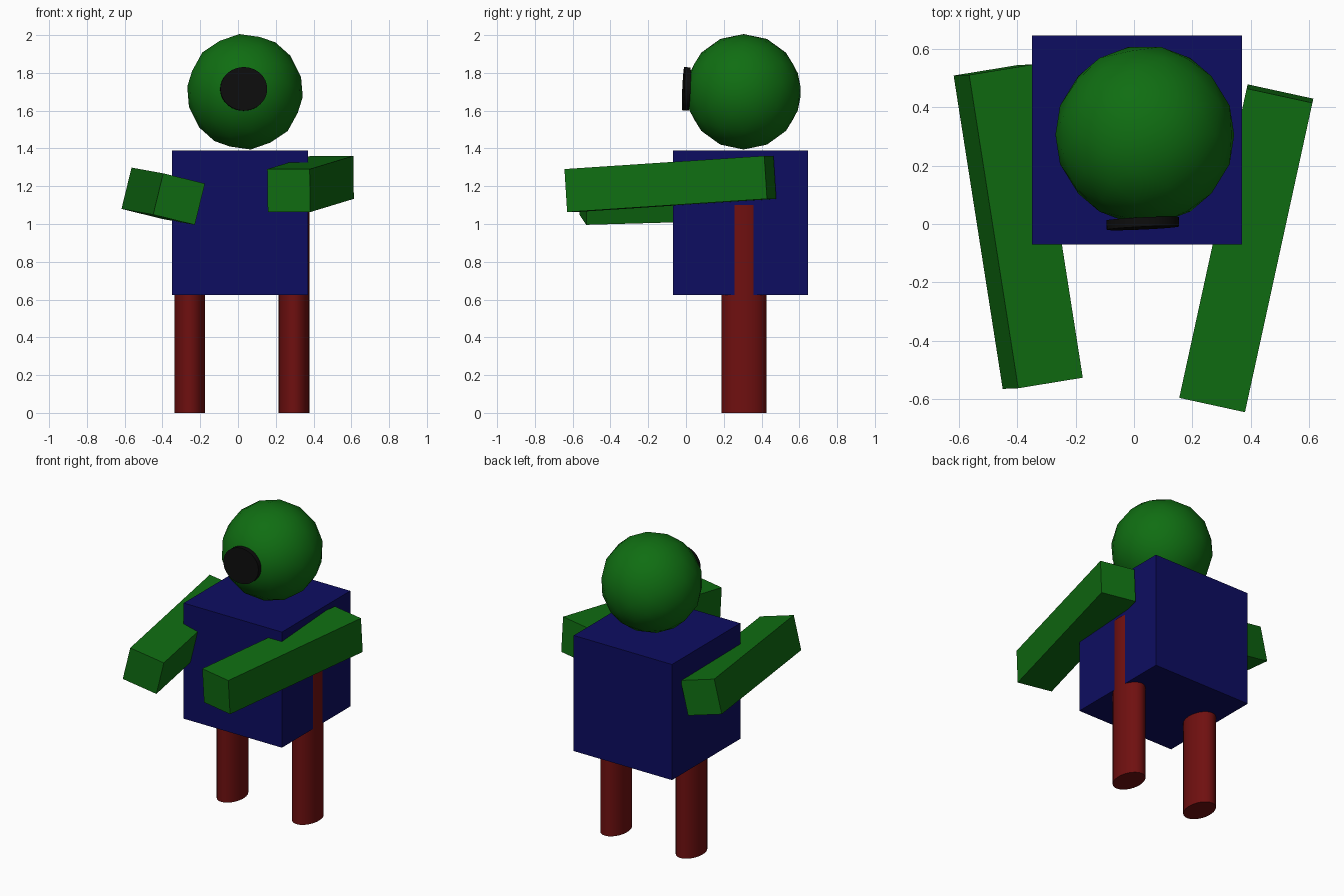
import bpy, bmesh
from math import radians
from mathutils import Matrix, Euler, Vector

old = bpy.data.objects.get("Cube")
if old:
    bpy.data.objects.remove(old, do_unlink=True)


def material(name, rgb):
    m = bpy.data.materials.new(name)
    m.use_nodes = True
    m.diffuse_color = (*rgb, 1)
    m.node_tree.nodes["Principled BSDF"].inputs["Base Color"].default_value = (*rgb, 1)
    return m


green = material("green", (0.005, 0.155, 0.006))
blue = material("navy blue", (0.004, 0.004, 0.12))
red = material("dark red", (0.16, 0.005, 0.005))
black = material("black", (0.004, 0.004, 0.004))


def finish(name, bm, mat, loc, angles=(0, 0, 0), smooth=False):
    """Turn a bmesh into a placed object; angles are pitch, roll, yaw in degrees."""
    mesh = bpy.data.meshes.new(name)
    bm.to_mesh(mesh)
    bm.free()
    mesh.materials.append(mat)
    ob = bpy.data.objects.new(name, mesh)
    bpy.context.collection.objects.link(ob)
    ob.location = loc
    ob.rotation_mode = 'YXZ'
    ob.rotation_euler = Euler([radians(a) for a in angles], 'YXZ')
    if smooth:
        bpy.ops.object.select_all(action='DESELECT')
        ob.select_set(True)
        bpy.context.view_layer.objects.active = ob
        bpy.ops.object.shade_smooth_by_angle(angle=radians(35))
    return ob


def box(name, mat, size, loc, angles=(0, 0, 0)):
    bm = bmesh.new()
    bmesh.ops.create_cube(bm, size=1)
    bmesh.ops.scale(bm, vec=size, verts=bm.verts)
    return finish(name, bm, mat, loc, angles)


def cylinder(name, mat, size, loc, turn=0, angles=(0, 0, 0)):
    """Oval cylinder; turn tips its axis about x before scaling to size."""
    bm = bmesh.new()
    bmesh.ops.create_cone(bm, cap_ends=True, segments=48, radius1=0.5, radius2=0.5,
                          depth=1, matrix=Matrix.Rotation(radians(turn), 4, 'X'))
    bmesh.ops.scale(bm, vec=size, verts=bm.verts)
    return finish(name, bm, mat, loc, angles, smooth=True)


# Body
box("body", blue, (0.719, 0.715, 0.765), (0.0105, 0.288, 1.007))

# Legs, running up inside the body
for side, x in (("left", 0.2965), ("right", -0.2555)):
    cylinder(side + "_leg", red, (0.162, 0.236, 1.1), (x, 0.307, 0.55))

# Outstretched arms
box("left_arm", green, (0.23, 1.085, 0.228), (0.384, -0.083, 1.212), (3.7, 0, -12.3))
box("right_arm", green, (0.23, 1.085, 0.225), (-0.396, -0.009, 1.147), (1.6, 13.6, 8.9))

# Head: a faceted ball, each icosahedron edge cut in three
bm = bmesh.new()
bmesh.ops.create_icosphere(bm, subdivisions=1, radius=1)
bmesh.ops.subdivide_edges(bm, edges=bm.edges, cuts=2, use_grid_fill=True)
bmesh.ops.triangulate(bm, faces=bm.faces)
for v in bm.verts:
    v.co = v.co.normalized() * 0.307
bmesh.ops.rotate(bm, verts=bm.verts, cent=Vector(),
                 matrix=Matrix.Rotation(radians(31.72), 3, 'Y'))
finish("head", bm, green, (0.037, 0.305, 1.7), smooth=True)

# Single eye on the front of the head
cylinder("eye", black, (0.248, 0.032, 0.23), (0.03, 0.002, 1.715), 90, (-2.5, 0, 2.7))
